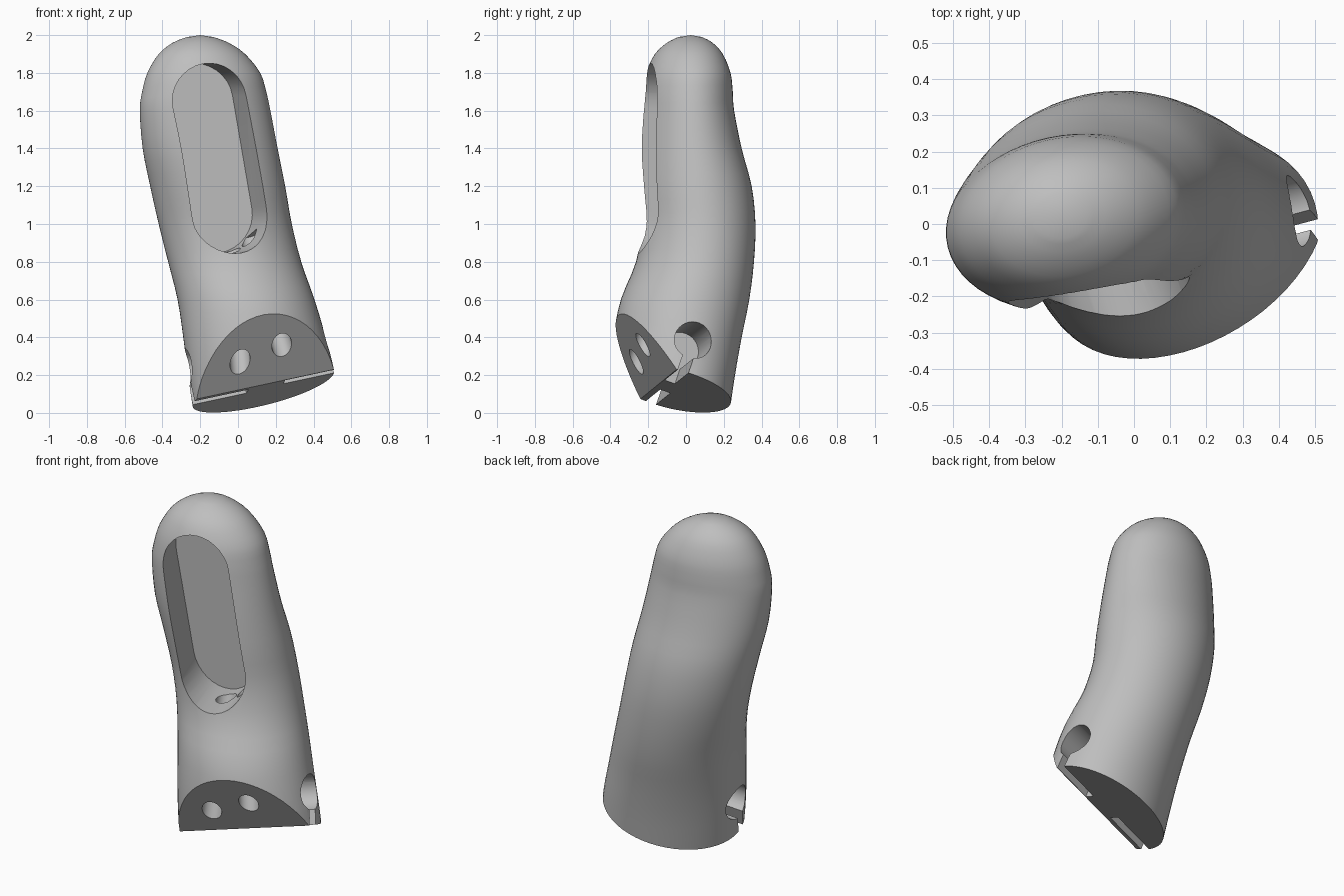
import bpy
import bmesh
import math
from mathutils import Vector, Matrix

cube = bpy.data.objects.get("Cube")
if cube:
    bpy.data.objects.remove(cube, do_unlink=True)

grey = bpy.data.materials.new("plain grey")
grey.use_nodes = True
grey.diffuse_color = (0.52, 0.52, 0.52, 1)
grey.node_tree.nodes["Principled BSDF"].inputs["Base Color"].default_value = (0.52, 0.52, 0.52, 1)

SIDES = 56

# Height, left/right limits, front/back limits of the body sections
SECTIONS = [
    (-0.2, -0.2, 0.59, -0.42, 0.2),
    (0.0, -0.235, 0.55, -0.41, 0.23),
    (0.2, -0.265, 0.515, -0.4, 0.26),
    (0.4, -0.29, 0.465, -0.385, 0.295),
    (0.6, -0.32, 0.405, -0.345, 0.335),
    (0.8, -0.37, 0.335, -0.265, 0.36),
    (1.0, -0.42, 0.285, -0.235, 0.368),
    (1.2, -0.465, 0.25, -0.245, 0.348),
    (1.4, -0.505, 0.21, -0.25, 0.295),
    (1.6, -0.52, 0.172, -0.24, 0.255),
    (1.7, -0.508, 0.15, -0.232, 0.248),
    (1.8, -0.48, 0.118, -0.212, 0.236),
    (1.9, -0.42, 0.038, -0.165, 0.195),
    (1.96, -0.345, -0.05, -0.1, 0.14),
    (1.99, -0.27, -0.13, -0.04, 0.085),
]


def make_object(name, bm):
    bmesh.ops.recalc_face_normals(bm, faces=bm.faces[:])
    mesh = bpy.data.meshes.new(name)
    bm.to_mesh(mesh)
    bm.free()
    mesh.materials.append(grey)
    obj = bpy.data.objects.new(name, mesh)
    bpy.context.collection.objects.link(obj)
    return obj


def smooth_rows(rows, steps):
    """Catmull-Rom interpolation between section rows."""
    out = []
    for i in range(len(rows) - 1):
        quad = [rows[max(0, min(len(rows) - 1, i + k))] for k in (-1, 0, 1, 2)]
        for s in range(steps):
            t = s / steps
            out.append([b + 0.5 * t * (c - a + t * (2*a - 5*b + 4*c - d + t * (3*(b - c) + d - a)))
                        for a, b, c, d in zip(*quad)])
    return out + [rows[-1]]


def section_ring(bm, row):
    """Ellipse that fits the given limits, twisted less towards the tip."""
    z, x0, x1, y0, y1 = row
    twist = math.radians(17 - 7 * max(0, min(1, (z - 0.3) / 0.9)))
    c2, s2 = math.cos(twist) ** 2, math.sin(twist) ** 2
    hx, hy = ((x1 - x0) / 2) ** 2, ((y1 - y0) / 2) ** 2
    a = math.sqrt((hx * c2 - hy * s2) / (c2 - s2))
    b = math.sqrt((hy * c2 - hx * s2) / (c2 - s2))
    spin = Matrix.Rotation(twist, 3, 'Z')
    mid = Vector(((x0 + x1) / 2, (y0 + y1) / 2, z))
    angles = [math.tau * i / SIDES - twist for i in range(SIDES)]
    return [bm.verts.new(mid + spin @ Vector((a * math.cos(t), b * math.sin(t), 0))) for t in angles]


def prism(bm, points, offset):
    """Closed prism from a flat outline."""
    low = [bm.verts.new(p) for p in points]
    high = [bm.verts.new(p + offset) for p in points]
    bm.faces.new(low)
    bm.faces.new(high)
    n = len(points)
    for i in range(n):
        j = (i + 1) % n
        bm.faces.new((low[i], low[j], high[j], high[i]))


def rod(name, start, end, radius):
    bm = bmesh.new()
    axis = end - start
    turn = axis.to_track_quat('Z', 'Y')
    prism(bm, [start + turn @ Vector((radius * math.cos(math.tau * i / 32),
                                      radius * math.sin(math.tau * i / 32), 0))
               for i in range(32)], axis)
    return make_object(name, bm)


def cut(body, cutter):
    mod = body.modifiers.new("cut", 'BOOLEAN')
    mod.operation = 'DIFFERENCE'
    mod.solver = 'EXACT'
    mod.object = cutter
    bpy.context.view_layer.objects.active = body
    bpy.ops.object.modifier_apply(modifier=mod.name)
    bpy.data.objects.remove(cutter, do_unlink=True)


# Rounded body
bm = bmesh.new()
rings = [section_ring(bm, row) for row in smooth_rows(SECTIONS, 3)]
for lower, upper in zip(rings, rings[1:]):
    for i in range(SIDES):
        j = (i + 1) % SIDES
        bm.faces.new((lower[i], lower[j], upper[j], upper[i]))
bm.faces.new(rings[0])
tip = bm.verts.new((-0.2, 0.025, 2.0))
for i in range(SIDES):
    bm.faces.new((rings[-1][i], rings[-1][(i + 1) % SIDES], tip))
bmesh.ops.recalc_face_normals(bm, faces=bm.faces[:])

# Slanted base and front bevel
base = (Vector((-0.24, -0.25, 0.07)), Vector((0.097, -0.097, -0.332)))
bevel = (Vector((-0.24, -0.26, 0.092)), Vector((0.11, -0.286, -0.16)))
along = Vector((0.75, 0.2, 0.16)).normalized()
for point, normal in (base, bevel):
    cutting = bmesh.ops.bisect_plane(bm, geom=bm.verts[:] + bm.edges[:] + bm.faces[:],
                                     plane_co=point, plane_no=normal, clear_outer=True)
    rim = [e for e in cutting["geom_cut"] if isinstance(e, bmesh.types.BMEdge)]
    bmesh.ops.holes_fill(bm, edges=rim, sides=0)
body = make_object("finger_body", bm)

# Long front pocket with rounded ends, sunk at a slight sideways slant
outward = Vector((0.34, -0.94, 0)).normalized()
top, bottom = Vector((-0.232, 0.04, 1.645)), Vector((-0.13, 0.06, 1.05))
down = (bottom - top).normalized()
side = down.cross(Vector((0.03, -1, 0))).normalized()
outline = []
for centre, sign in ((top, -1), (bottom, 1)):
    for i in range(17):
        t = math.pi * i / 16
        outline.append(centre + 0.206 * sign * (side * math.cos(t) + down * math.sin(t)))
bm = bmesh.new()
prism(bm, outline, outward * 0.6)
cut(body, make_object("pocket_cutter", bm))

# Twin cord holes from the bevel up into the pocket
for low, high in (((0.01, -0.26, 0.28), (-0.05, -0.02, 0.95)),
                  ((0.24, -0.24, 0.33), (0.06, 0.0, 0.95))):
    low, high = Vector(low), Vector(high)
    cut(body, rod("cord_hole_cutter", low - (high - low) * 0.4, high, 0.055))

# Side sockets, each opening to the base through a narrow slot
drop = Vector((0, -0.36, -0.93))
drop = (drop - along * drop.dot(along)).normalized()
width = along.cross(drop) * 0.029
for mouth, inward in ((Vector((0.46, 0.04, 0.385)), -along),
                      (Vector((-0.27, -0.12, 0.24)), along)):
    a, b = mouth - inward * 0.3, mouth + inward * 0.28
    cut(body, rod("socket_cutter", a, b, 0.1))
    bm = bmesh.new()
    prism(bm, [a - width, a + width, a + width + drop * 0.4, a - width + drop * 0.4], b - a)
    cut(body, make_object("slot_cutter", bm))

# Smooth shading with crisp cut edges
bpy.ops.object.select_all(action='DESELECT')
body.select_set(True)
bpy.context.view_layer.objects.active = body
bpy.ops.object.shade_smooth_by_angle(angle=math.radians(32))
